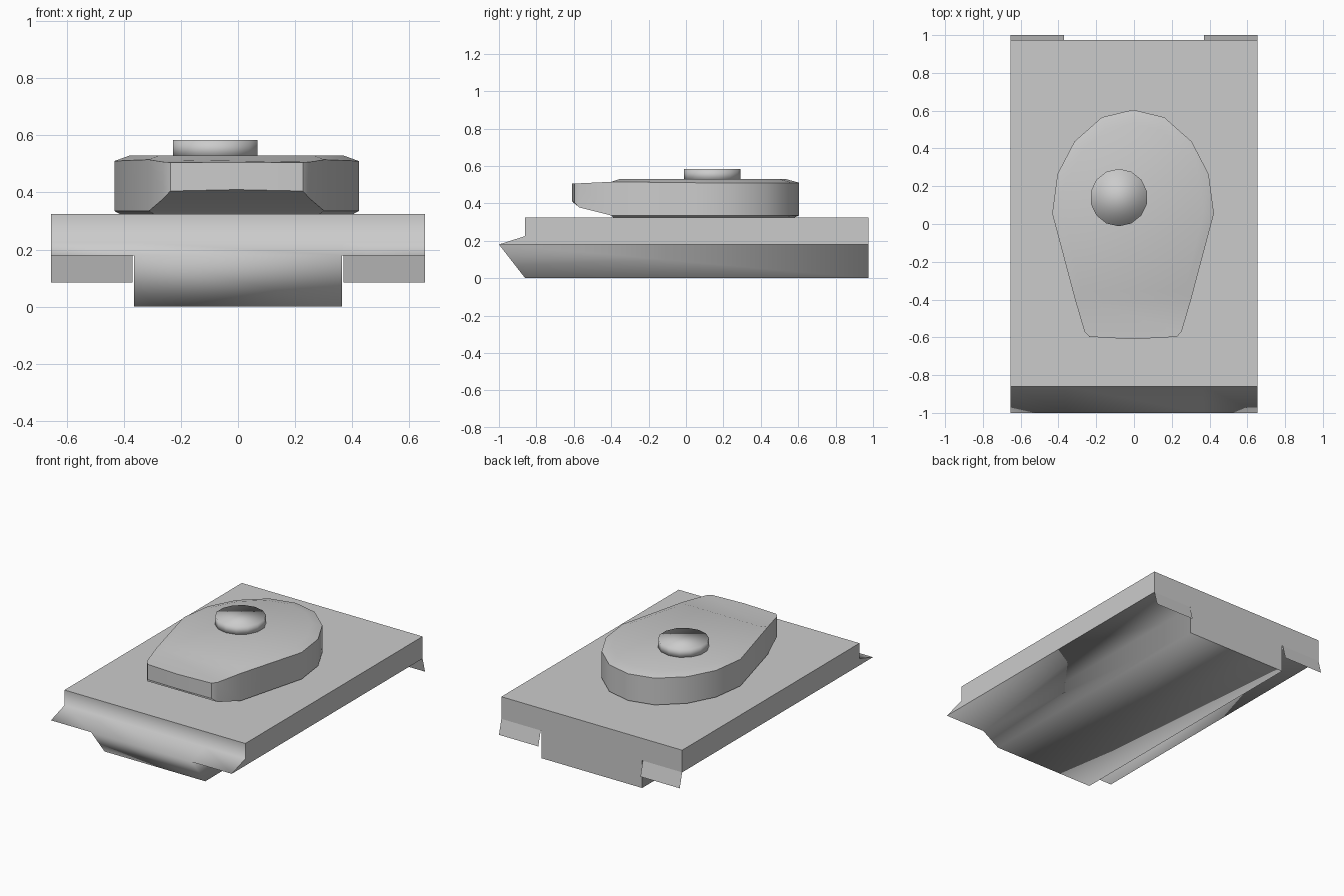
import bpy, bmesh, math

if "Cube" in bpy.data.objects:
    bpy.data.objects.remove(bpy.data.objects["Cube"])


def finish(bm, name, soft=None, angle=30):
    """Turn a bmesh into an object; keep sharp edges except where soft(edge) is true."""
    bmesh.ops.recalc_face_normals(bm, faces=bm.faces[:])
    for f in bm.faces:
        f.smooth = True
    for e in bm.edges:
        bend = e.calc_face_angle(0.0)
        e.smooth = bend < math.radians(angle) or bool(soft and soft(e))
    mesh = bpy.data.meshes.new(name)
    bm.to_mesh(mesh)
    bm.free()
    obj = bpy.data.objects.new(name, mesh)
    bpy.context.collection.objects.link(obj)
    return obj


# Hull: side profile (y, z) spread across the width, with a narrower keel below
XS = [-0.655, -0.365, 0.365, 0.655]
PROFILE = [(-0.86, 0.325), (-0.86, 0.225), (-1.0, 0.18), (0.975, 0.18), (0.975, 0.325)]
bm = bmesh.new()
col = [[bm.verts.new((x, y, z)) for y, z in PROFILE] for x in XS]
for s in range(3):
    a, b = col[s], col[s + 1]
    for i in range(5):
        j = (i + 1) % 5
        if (s == 1 and i == 2) or i == 3:   # open to the keel; rear is one plate
            continue
        bm.faces.new((a[i], a[j], b[j], b[i]))
    bm.faces.new((a[3], a[4], b[4], b[3]))
bm.faces.new(col[0])
bm.faces.new(col[3])
keel = [[bm.verts.new((x, y, 0)) for y in (-0.86, 0.975)] for x in XS[1:3]]
l, r = col[1], col[2]
bm.faces.new((l[2], r[2], keel[1][0], keel[0][0]))          # lower nose
bm.faces.new((keel[0][0], keel[1][0], keel[1][1], keel[0][1]))  # belly
bm.faces.new((l[3], r[3], keel[1][1], keel[0][1]))          # lower rear
for c, k in ((l, keel[0]), (r, keel[1])):                   # lower sides
    bm.faces.new((c[2], c[3], k[1], k[0]))


def rounded_underside(e):
    vs = [v.co for v in e.verts]
    return (all(v.z < 0.3 for v in vs) and not all(v.y > 0.9 for v in vs)
            and not all(abs(v.x) > 0.6 for v in vs))


finish(bm, "hull", rounded_underside)

# Rear mud flaps: thin sheets leaning back
for side, name in ((-1, "left_mud_flap"), (1, "right_mud_flap")):
    bm = bmesh.new()
    bm.faces.new([bm.verts.new((side * x, y, z)) for x, y, z in (
        (0.37, 0.975, 0.18), (0.655, 0.975, 0.18), (0.655, 1.0, 0.085), (0.37, 1.0, 0.085))])
    finish(bm, name)

# Turret: half outline (x, y, low z, high z) from rear centre to front centre
HALF = [(0, 0.605, 0.335, 0.51), (0.165, 0.565, 0.335, 0.51), (0.31, 0.437, 0.335, 0.51),
        (0.4, 0.265, 0.335, 0.51), (0.428, 0.055, 0.335, 0.51), (0.307, -0.40, 0.335, 0.515),
        (0.257, -0.57, 0.378, 0.507), (0.232, -0.597, 0.405, 0.505)]
TX = -0.005
outline = HALF + [(0, -0.61, 0.41, 0.505)] + [(-x, y, a, b) for x, y, a, b in HALF[:0:-1]]
n = len(outline)
BREAK = 5                                   # where roof meets sloping front deck
bm = bmesh.new()
body = [i for i in range(n) if i <= BREAK or i >= n - BREAK]
front = list(range(BREAK, n - BREAK + 1))
low = [bm.verts.new((x + TX, y, a)) for x, y, a, b in outline]
high = [bm.verts.new((x + TX, y, b)) for x, y, a, b in outline]
for i in range(n):
    j = (i + 1) % n
    bm.faces.new((low[i], low[j], high[j], high[i]))
for ring, z, scale, front_x, front_y in ((high, 0.53, 0.87, 0.27, -0.355),
                                         (low, 0.322, 0.945, 0.285, -0.385)):
    cap = {}
    for i in body:
        x, y = outline[i][:2]
        if i in (BREAK, n - BREAK):
            x, y = math.copysign(front_x, x), front_y
        else:
            x, y = x * scale, 0.055 + (y - 0.055) * scale
        cap[i] = bm.verts.new((x + TX, y, z))
    for i, j in zip(body, body[1:] + body[:1]):
        bm.faces.new((ring[i], ring[j], cap[j], cap[i]))
    bm.faces.new([cap[i] for i in body])
    bm.faces.new([ring[i] for i in front])
finish(bm, "turret")

# Commander's hatch drum, smooth shaded all over
bm = bmesh.new()
bmesh.ops.create_cone(bm, cap_ends=True, segments=14, radius1=0.152, radius2=0.152, depth=0.063)
bmesh.ops.translate(bm, verts=bm.verts[:], vec=(-0.08, 0.14, 0.5515))
finish(bm, "hatch", angle=180)
